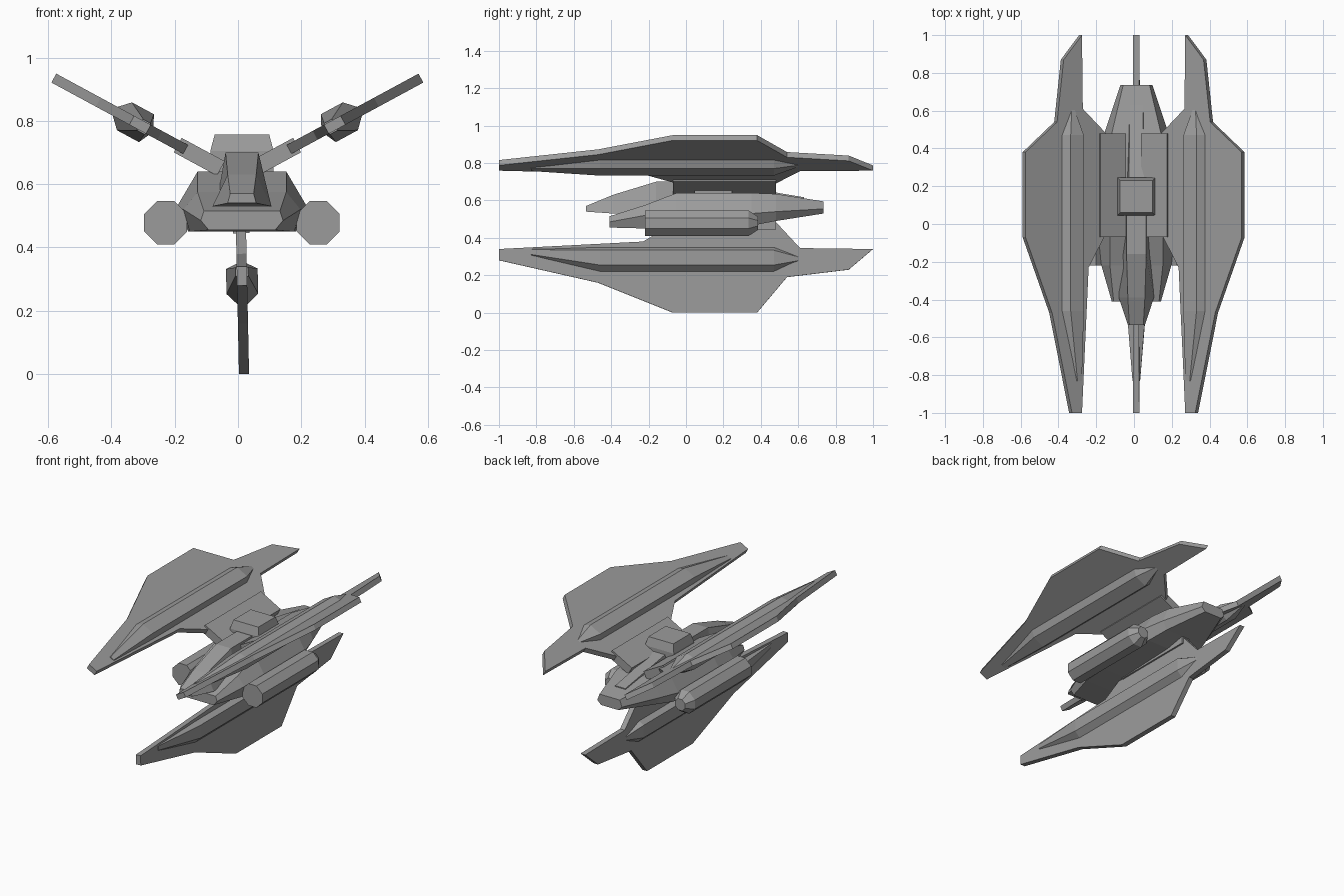
import bpy, bmesh
from mathutils import Vector, Matrix

cube = bpy.data.objects.get("Cube")
if cube:
    bpy.data.objects.remove(cube, do_unlink=True)

grey = bpy.data.materials.new("hull_grey")
grey.use_nodes = True
COLOUR = (0.33, 0.33, 0.33, 1)
grey.diffuse_color = COLOUR
grey.node_tree.nodes["Principled BSDF"].inputs["Base Color"].default_value = COLOUR

AXIS = 0.0125  # centre line of the fuselage


def loft(name, sections, frame=None):
    """Skin matching rings of points and cap both ends."""
    bm = bmesh.new()
    rings = [[bm.verts.new(p) for p in ring] for ring in sections]
    n = len(rings[0])
    for a, b in zip(rings, rings[1:]):
        for i in range(n):
            j = (i + 1) % n
            bm.faces.new((a[i], a[j], b[j], b[i]))
    bm.faces.new(rings[0])
    bm.faces.new(rings[-1])
    if frame:
        bm.transform(frame)
    bmesh.ops.recalc_face_normals(bm, faces=bm.faces)
    mesh = bpy.data.meshes.new(name)
    bm.to_mesh(mesh)
    bm.free()
    mesh.materials.append(grey)
    obj = bpy.data.objects.new(name, mesh)
    bpy.context.collection.objects.link(obj)
    return obj


def symmetric_ring(y, half):
    """Closed ring from (half width, z) pairs listed bottom to top."""
    right = [(AXIS + w, y, z) for w, z in half]
    left = [(AXIS - w, y, z) for w, z in reversed(half)]
    return right + left


# Wing frame: local x is thickness, y is length, z runs from tip to root
def wing_frame(tip, inward):
    u = Vector(inward).normalized()
    y = Vector((0, 1, 0))
    t = y.cross(u)
    m = Matrix((t, y, u)).transposed().to_4x4()
    m.translation = tip
    return m


OUTLINE = [(-1, .34), (-.23, .38), (-.05, .485), (.48, .485), (.61, .345), (1, .34),
           (.87, .23), (.54, .19), (.38, 0), (-.07, 0), (-.47, .16), (-1, .28)]


def pod_ring(y, thick, low, high):
    """Six-sided pod section, sharper on its outer side."""
    span = high - low
    shoulder, waist = high - .16 * span, low + .32 * span
    return [(0, y, high), (thick, y, shoulder), (thick, y, waist),
            (0, y, low), (-thick, y, waist), (-thick, y, shoulder)]


WINGS = {
    "left": wing_frame((.578, 0, .935), (-.88, 0, -.476)),
    "right": wing_frame((-.582, 0, .935), (.88, 0, -.476)),
    "lower": wing_frame((.019, 0, 0), (-.021, 0, 1)),
}
for side, frame in WINGS.items():
    loft(side + "_wing", [[(t, y, w) for y, w in OUTLINE] for t in (-.016, .016)], frame)
    loft(side + "_wing_pod", [
        pod_ring(-.83, .02, .295, .345), pod_ring(-.46, .05, .205, .357),
        pod_ring(.47, .05, .205, .357), pod_ring(.61, .014, .27, .30)], frame)
    # Thick root bracket joining the wing to the hull
    loft(side + "_wing_root", [
        [(t, y, w) for t, y in ((-.026, -.07), (.026, -.07), (.026, .48), (-.026, .48))]
        for w in (.445, .6)], frame)

# Main hull
loft("hull", [symmetric_ring(*s) for s in (
    (-.41, [(.105, .455), (.13, .485), (.12, .515)]),
    (-.22, [(.165, .45), (.185, .52), (.14, .575)]),
    (-.05, [(.17, .45), (.205, .53), (.14, .64)]),
    (.35, [(.17, .465), (.205, .53), (.14, .64)]),
    (.48, [(.14, .49), (.17, .54), (.13, .635)]),
    (.735, [(.06, .53), (.085, .555), (.07, .595)]))])

# Cockpit nose
loft("cockpit", [symmetric_ring(*s) for s in (
    (-.535, [(.045, .54), (.037, .57)]),
    (-.39, [(.093, .53), (.045, .63)]),
    (-.16, [(.08, .54), (.052, .70)]),
    (.08, [(.06, .55), (.052, .70)]))])

# Block on top of the hull and the spine behind it
loft("top_block", [
    [(AXIS + sx * w, .145 + sy * d, z) for sx, sy in ((-1, -1), (1, -1), (1, 1), (-1, 1))]
    for w, d, z in ((.1, .1, .62), (.1, .1, .705), (.086, .085, .757))])
loft("rear_spine", [symmetric_ring(*s) for s in (
    (.2, [(.055, .60), (.04, .69)]),
    (.63, [(.045, .57), (.035, .617)]))])

# Octagonal engine tubes with a tapered tail
CORNERS = [(1, .41), (1, -.41), (.41, -1), (-.41, -1),
           (-1, -.41), (-1, .41), (-.41, 1), (.41, 1)]
for side, sign in (("left", 1), ("right", -1)):
    loft(side + "_engine_tube", [
        [(AXIS + sign * .241 + r * cx, y, .478 + r * cz) for cx, cz in CORNERS]
        for y, r in ((-.22, .068), (.335, .068), (.385, .035))])
